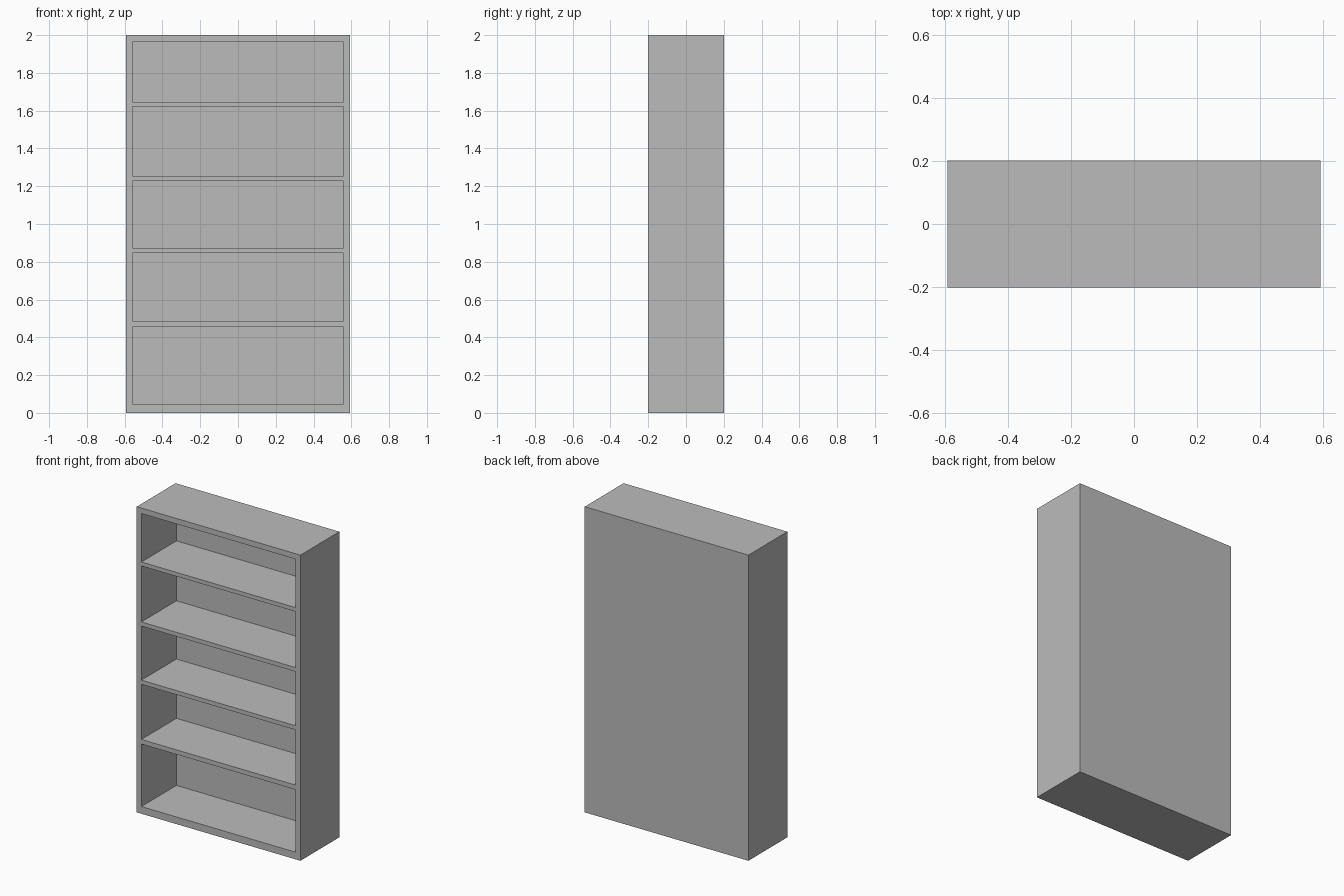
import bpy
import bmesh
import math
from mathutils import Vector, Matrix

cube = bpy.data.objects.get("Cube")
if cube:
    bpy.data.objects.remove(cube, do_unlink=True)

WIDTH, DEPTH, HEIGHT = 1.185, 0.402, 2.0
SIDE, BACK = 0.034, 0.04
# Bottom and top height of each open bay
BAYS = [(0.047, 0.456), (0.486, 0.847), (0.874, 1.228), (1.255, 1.621), (1.647, 1.964)]

grey = bpy.data.materials.new("plain_grey")
grey.use_nodes = True
colour = (0.5, 0.5, 0.5, 1)
grey.diffuse_color = colour
grey.node_tree.nodes["Principled BSDF"].inputs["Base Color"].default_value = colour

# Solid block standing on the floor
bm = bmesh.new()
bmesh.ops.create_cube(bm, size=1, matrix=Matrix.Translation((0, 0, HEIGHT / 2))
                      @ Matrix.Diagonal((WIDTH, DEPTH, HEIGHT, 1)))


def slice_block(point, normal):
    bmesh.ops.bisect_plane(bm, geom=bm.verts[:] + bm.edges[:] + bm.faces[:],
                           plane_co=point, plane_no=normal)


# Cut lines for the side panels and shelves
inner = WIDTH / 2 - SIDE
for x in (-inner, inner):
    slice_block((x, 0, 0), (1, 0, 0))
for bay in BAYS:
    for z in bay:
        slice_block((0, 0, z), (0, 0, 1))


def is_bay(face):
    c = face.calc_center_median()
    return (face.normal.y < -0.9 and abs(c.x) < inner
            and any(low < c.z < high for low, high in BAYS))


# Push the bays in, leaving the back panel
bm.normal_update()
pushed = bmesh.ops.extrude_discrete_faces(bm, faces=[f for f in bm.faces if is_bay(f)])
for face in pushed["faces"]:
    bmesh.ops.translate(bm, verts=face.verts[:], vec=Vector((0, DEPTH - BACK, 0)))

# Merge the flat outer panels
bmesh.ops.dissolve_limit(bm, angle_limit=math.radians(1),
                         verts=bm.verts[:], edges=bm.edges[:])
bmesh.ops.recalc_face_normals(bm, faces=bm.faces[:])

mesh = bpy.data.meshes.new("bookcase")
bm.to_mesh(mesh)
bm.free()
mesh.materials.append(grey)
bookcase = bpy.data.objects.new("bookcase", mesh)
bpy.context.collection.objects.link(bookcase)
